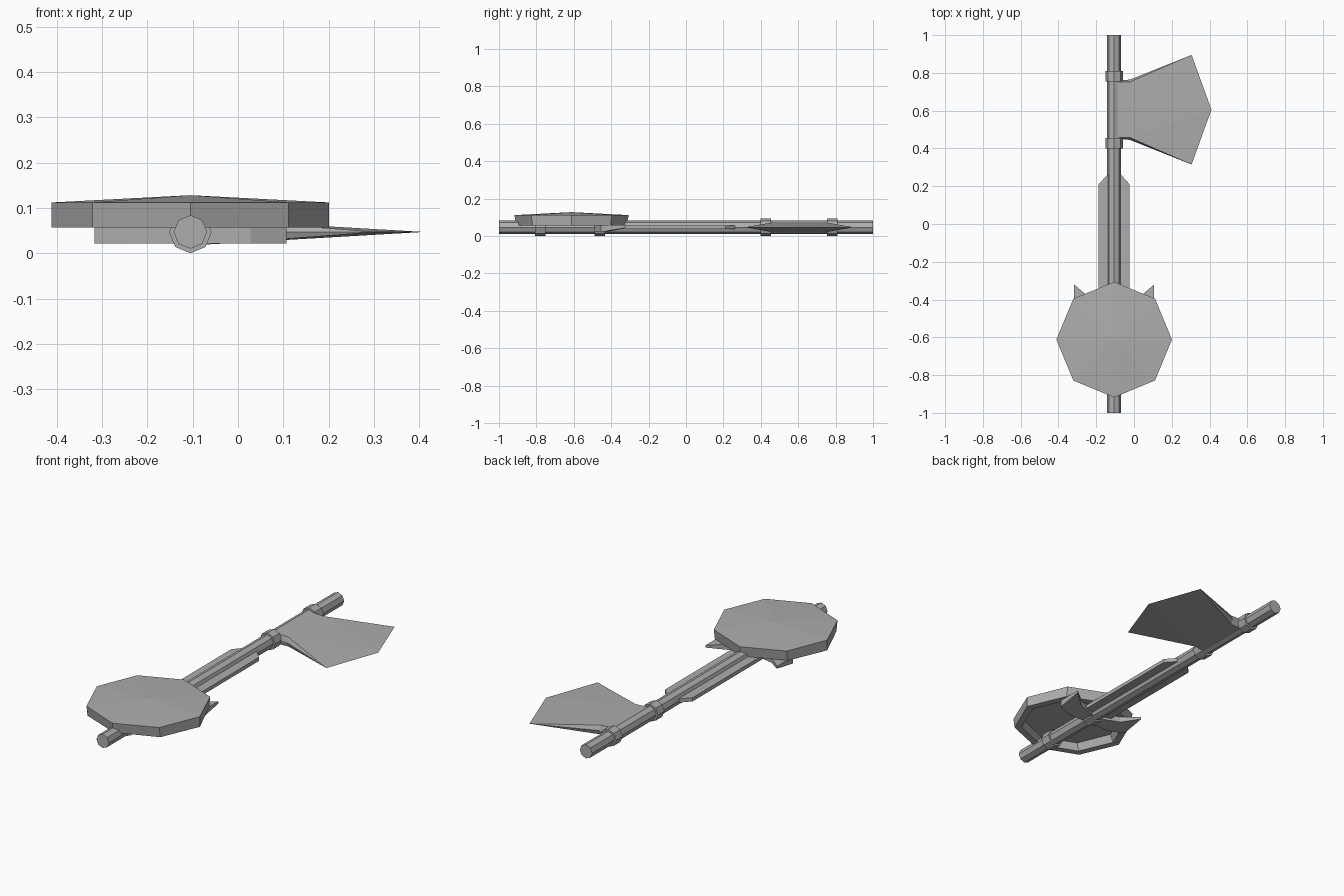
import bpy, bmesh, math
from mathutils import Matrix

if "Cube" in bpy.data.objects:
    bpy.data.objects.remove(bpy.data.objects["Cube"])

AX, AZ = -0.105, 0.047          # shaft axis

grey = bpy.data.materials.new("plain grey")
grey.diffuse_color = (0.42, 0.42, 0.42, 1)
grey.use_nodes = True
grey.node_tree.nodes["Principled BSDF"].inputs["Base Color"].default_value = grey.diffuse_color


def finish(name, bm):
    bmesh.ops.recalc_face_normals(bm, faces=bm.faces)
    me = bpy.data.meshes.new(name)
    bm.to_mesh(me)
    bm.free()
    me.materials.append(grey)
    ob = bpy.data.objects.new(name, me)
    bpy.context.collection.objects.link(ob)
    return ob


def rod(name, r, y0, y1):
    """Eight-sided rod along y on the shaft axis."""
    bm = bmesh.new()
    m = (Matrix.Translation((AX, (y0 + y1) / 2, AZ))
         @ Matrix.Rotation(math.pi / 2, 4, 'X'))
    bmesh.ops.create_cone(bm, cap_ends=True, segments=8, radius1=r,
                          radius2=r, depth=y1 - y0, matrix=m)
    return finish(name, bm)


def loft(name, loops, cap_first=True, cap_last=True):
    """Skin equal-length vertex loops."""
    bm = bmesh.new()
    rows = [[bm.verts.new(p) for p in loop] for loop in loops]
    n = len(rows[0])
    for a, b in zip(rows, rows[1:]):
        for i in range(n):
            j = (i + 1) % n
            bm.faces.new((a[i], a[j], b[j], b[i]))
    if cap_first:
        bm.faces.new(rows[0])
    if cap_last:
        bm.faces.new(rows[-1])
    bmesh.ops.remove_doubles(bm, verts=bm.verts, dist=1e-5)
    return finish(name, bm)


# Shaft and its collars
rod("shaft", 0.037, -1, 1)
for i, y in enumerate((-0.78, -0.46, 0.4275, 0.7825)):
    rod(f"collar_{i + 1}", 0.047, y - 0.028, y + 0.028)

# Axe blade: thick hub thinning to a sharp edge
MID = 0.605


def section(x, half_flat, half_wide, h):
    return [(x, MID - half_wide, AZ), (x, MID - half_flat, AZ + h),
            (x, MID + half_flat, AZ + h), (x, MID + half_wide, AZ),
            (x, MID + half_flat, AZ - h), (x, MID - half_flat, AZ - h)]


bm = bmesh.new()
rows = [[bm.verts.new(p) for p in section(*s)]
        for s in ((-0.095, 0.148, 0.152, 0.029), (-0.02, 0.148, 0.16, 0.025))]
for i in range(6):
    j = (i + 1) % 6
    bm.faces.new((rows[0][i], rows[0][j], rows[1][j], rows[1][i]))
bm.faces.new(rows[0])
lo, hi, tip = [bm.verts.new(p) for p in
               ((0.305, 0.315, AZ), (0.305, 0.895, AZ), (0.41, MID, AZ))]
r = rows[1]
for a, b in ((r[1], r[2]), (r[5], r[4])):       # upper and lower cheeks
    bm.faces.new((a, b, tip))
    bm.faces.new((a, tip, lo))
    bm.faces.new((b, hi, tip))
for mid, a, b, end in ((r[0], r[1], r[5], lo), (r[3], r[2], r[4], hi)):
    bm.faces.new((mid, a, end))                 # side bevels
    bm.faces.new((mid, end, b))
finish("axe_blade", bm)


# Shield head: shallow faceted cap, hollow below
def octagon(r, z, sy=1.0):
    return [(AX + r * math.sin(k * math.pi / 4),
             -0.612 + sy * r * math.cos(k * math.pi / 4), z) for k in range(8)]


loft("shield", [octagon(0.0, 0.128), octagon(0.306, 0.112),
                octagon(0.306, 0.057, 0.96), octagon(0.268, 0.057, 0.96),
                octagon(0.25, 0.098)], cap_first=False)

# Crescent guard under the shield, mirrored about the shaft
half = [(0.0, -0.49, 0.021), (0.133, -0.49, 0.021), (0.212, -0.455, 0.021),
        (0.212, -0.32, 0.045), (0.13, -0.39, 0.028), (0.0, -0.43, 0.021)]
bottom = half + [(-x, y, z) for x, y, z in reversed(half[1:-1])]
loft("crescent_guard", [[(AX + x, y, z) for x, y, z in bottom],
                        [(AX + x, y, 0.058) for x, y, z in bottom]])

# Flat fins along both sides of the shaft
for name, s in (("left_fin", -1), ("right_fin", 1)):
    outline = [(0.0, -0.46), (0.082, -0.46), (0.082, 0.21), (0.035, 0.262),
               (0.0, 0.262)]
    loft(name, [[(AX + s * x, y, z) for x, y in outline]
                for z in (AZ - 0.01, AZ + 0.01)])
